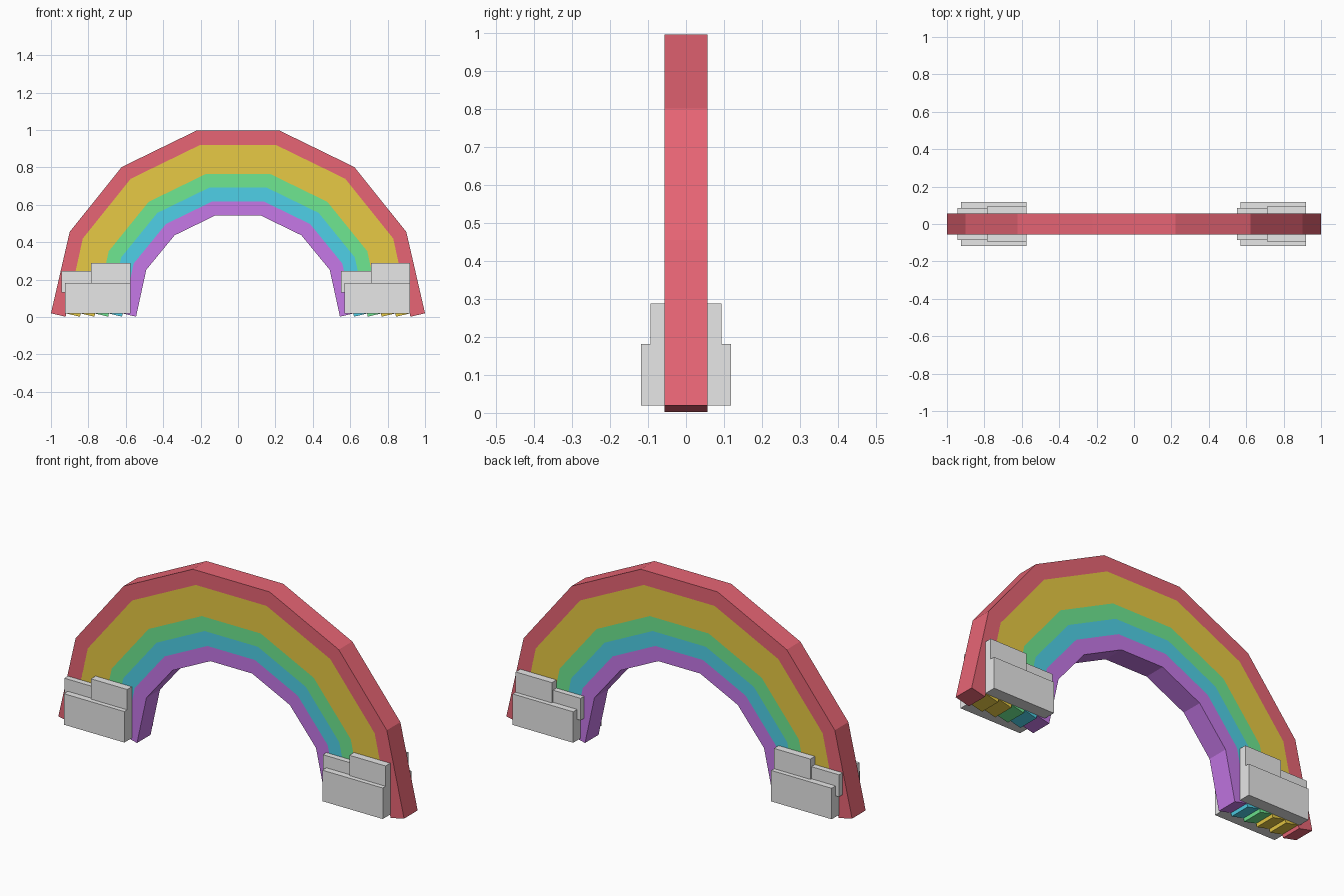
import bpy
import bmesh

cube = bpy.data.objects.get("Cube")
if cube:
    bpy.data.objects.remove(cube, do_unlink=True)


def make_material(name, rgb):
    mat = bpy.data.materials.new(name)
    mat.use_nodes = True
    mat.diffuse_color = (*rgb, 1)
    mat.node_tree.nodes["Principled BSDF"].inputs["Base Color"].default_value = (*rgb, 1)
    return mat


RED = make_material("red", (0.80, 0.13, 0.176))
YELLOW = make_material("yellow", (0.80, 0.59, 0.058))
GREEN = make_material("green", (0.16, 0.82, 0.29))
CYAN = make_material("cyan", (0.08, 0.65, 0.82))
PURPLE = make_material("purple", (0.57, 0.19, 0.81))
GREY = make_material("cloud grey", (0.80, 0.80, 0.80))

HALF_DEPTH = 0.056


def add_object(name, bm, mat):
    bmesh.ops.recalc_face_normals(bm, faces=bm.faces)
    mesh = bpy.data.meshes.new(name)
    bm.to_mesh(mesh)
    bm.free()
    mesh.materials.append(mat)
    obj = bpy.data.objects.new(name, mesh)
    bpy.context.collection.objects.link(obj)
    return obj


def arch_line(scale, foot_z):
    """Faceted half circle, from the right foot over the top to the left foot."""
    half = [(1.0 * scale, foot_z), (0.9 * scale, 0.455 * scale + 0.01 * (1 - scale)),
            (0.622 * scale, 0.802 * scale), (0.222 * scale, 0.997 * scale)]
    return half + [(-x, z) for x, z in reversed(half)]


def arch_band(name, outer, inner, mat):
    """One closed colour band whose feet are cut square to its legs."""
    bm = bmesh.new()
    rings = []
    for (ox, oz), (ix, iz) in zip(arch_line(outer, 0.02), arch_line(inner, 0.002)):
        corners = [(ox, -HALF_DEPTH, oz), (ox, HALF_DEPTH, oz),
                   (ix, HALF_DEPTH, iz), (ix, -HALF_DEPTH, iz)]
        rings.append([bm.verts.new(c) for c in corners])
    for a, b in zip(rings, rings[1:]):
        for k in range(4):
            n = (k + 1) % 4
            bm.faces.new((a[k], a[n], b[n], b[k]))
    bm.faces.new(rings[0])
    bm.faces.new(rings[-1])
    add_object(name, bm, mat)


def box(name, x0, x1, y0, y1, z0, z1, mat):
    bm = bmesh.new()
    bmesh.ops.create_cube(bm, size=1)
    for v in bm.verts:
        v.co = (x1 if v.co.x > 0 else x0,
                y1 if v.co.y > 0 else y0,
                z1 if v.co.z > 0 else z0)
    add_object(name, bm, mat)


# Rainbow bands, outside to inside
radii = [1.0, 0.922, 0.845, 0.768, 0.694, 0.62, 0.545]
bands = [("red_band", RED), ("outer_yellow_band", YELLOW), ("inner_yellow_band", YELLOW),
         ("green_band", GREEN), ("cyan_band", CYAN), ("purple_band", PURPLE)]
for (name, mat), outer, inner in zip(bands, radii, radii[1:]):
    arch_band(name, outer, inner, mat)

# Blocky clouds on both faces of each foot: part, x range, depth, z range
cloud_parts = [("cloud_base", -0.925, -0.575, 0.118, 0.02, 0.182),
               ("cloud_tall_puff", -0.785, -0.575, 0.094, 0.13, 0.288),
               ("cloud_low_puff", -0.945, -0.785, 0.085, 0.13, 0.245)]
for foot, shift in (("right", 0), ("left", 1.495)):
    for face, side in (("front", -1), ("back", 1)):
        for part, x0, x1, reach, z0, z1 in cloud_parts:
            y0, y1 = sorted((side * HALF_DEPTH, side * reach))
            box(f"{foot}_{face}_{part}", x0 + shift, x1 + shift, y0, y1, z0, z1, GREY)
